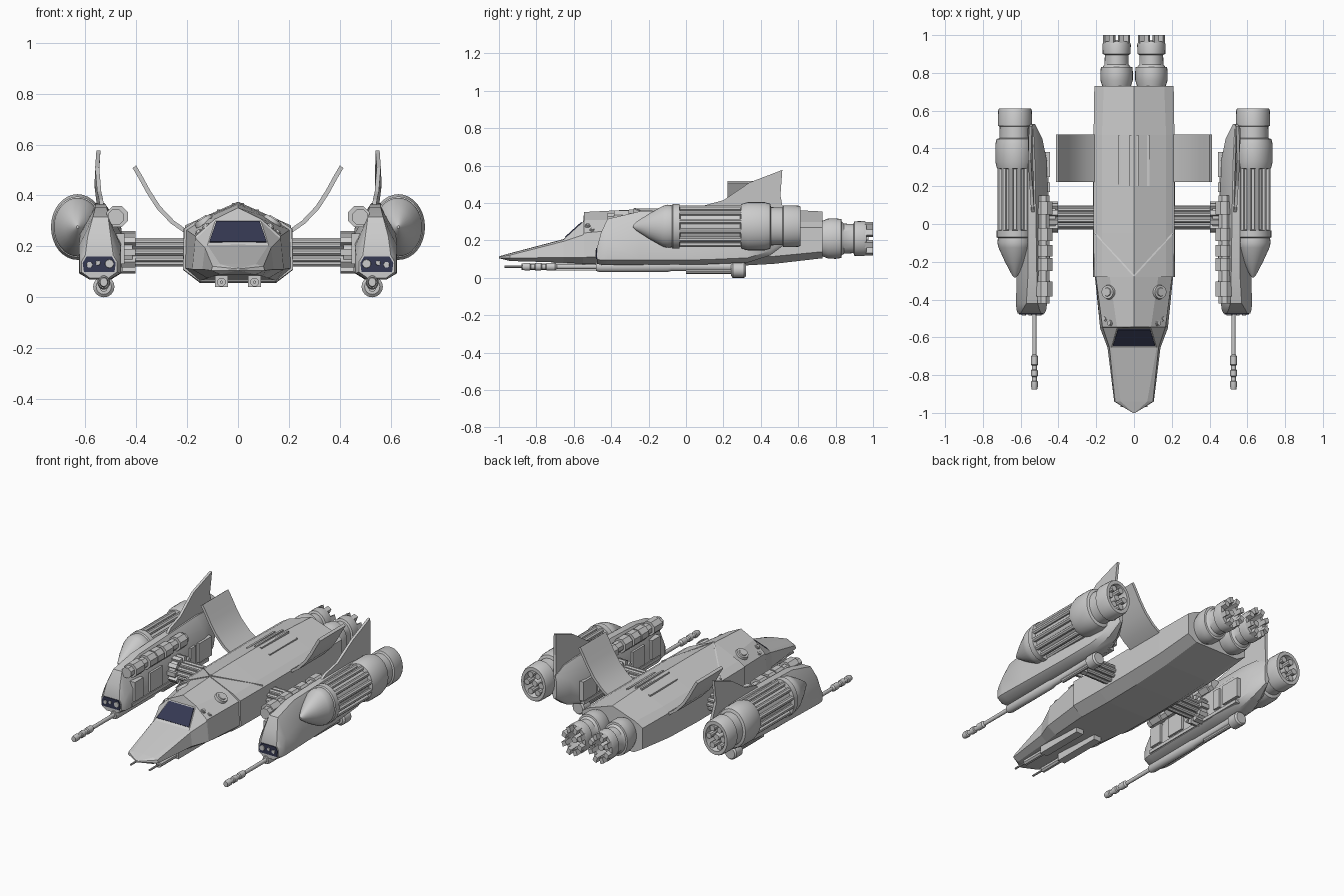
import bpy, bmesh, math
from mathutils import Vector

glass = bpy.data.materials.new("dark_glass")
glass.diffuse_color = (0.035, 0.04, 0.085, 1)

def loft(bm, rings):
    rows = [[bm.verts.new(p) for p in r] for r in rings]
    n = len(rows[0])
    for a, b in zip(rows, rows[1:]):
        for i in range(n):
            bm.faces.new((a[i], a[(i + 1) % n], b[(i + 1) % n], b[i]))
    bm.faces.new(rows[0][::-1])
    bm.faces.new(rows[-1])

def lathe(bm, prof, cx, cz, sx=1, n=24):
    # revolve (y, radius) around a y-parallel axis; sx flattens the width
    loft(bm, [[(cx + sx * r * math.cos(2 * math.pi * i / n), y, cz + r * math.sin(2 * math.pi * i / n))
               for i in range(n)] for y, r in prof])

def rod(bm, a, b, r, n=10, r2=None):
    a, b = Vector(a), Vector(b)
    q = (b - a).to_track_quat('Z', 'Y')
    ring = lambda c, rad: [c + q @ Vector((rad * math.cos((i + .5) * 2 * math.pi / n),
                                           rad * math.sin((i + .5) * 2 * math.pi / n), 0)) for i in range(n)]
    loft(bm, [ring(a, r), ring(b, r2 or r)])

def box(bm, x0, x1, y0, y1, z0, z1):
    loft(bm, [[(x0, y, z0), (x1, y, z0), (x1, y, z1), (x0, y, z1)] for y in (y0, y1)])

def part(name, bm, mirror=True, smooth=False, mat=None):
    bmesh.ops.recalc_face_normals(bm, faces=bm.faces)
    me = bpy.data.meshes.new(name)
    bm.to_mesh(me)
    bm.free()
    ob = bpy.data.objects.new(name, me)
    bpy.context.collection.objects.link(ob)
    if mat:
        me.materials.append(mat)
    if smooth:
        bpy.ops.object.select_all(action='DESELECT')
        ob.select_set(True)
        bpy.context.view_layer.objects.active = ob
        bpy.ops.object.shade_smooth_by_angle(angle=math.radians(35))
    if mirror:
        ob.modifiers.new("mirror", 'MIRROR').use_mirror_merge = False
    return ob

# fuselage: half sections running from the ridge to the belly
def hull(name, secs):
    bm = bmesh.new()
    rings = []
    for y, top, *half in secs:
        rings.append([(0, y, top)] + [(x, y, z) for x, z in half] + [(-x, y, z) for x, z in half[::-1]])
    loft(bm, rings)
    part(name, bm, mirror=False)

hull("nose_and_cabin", [
    (-1.0, .115, (.004, .114), (.006, .112), (.006, .107), (.004, .105)),
    (-.94, .132, (.07, .13), (.10, .122), (.105, .105), (.07, .09)),
    (-.655, .207, (.12, .205), (.13, .195), (.14, .11), (.10, .082)),
    (-.55, .30, (.09, .30), (.165, .23), (.18, .11), (.12, .075)),
    (-.545, .352, (.09, .308), (.167, .24), (.18, .11), (.12, .075)),
    (-.27, .366, (.13, .31), (.203, .265), (.208, .115), (.15, .065))])
hull("main_hull", [
    (-.28, .37, (.17, .297), (.212, .27), (.216, .11), (.15, .062)),
    (-.05, .373, (.17, .298), (.214, .27), (.216, .108), (.15, .057)),
    (.2, .373, (.17, .298), (.214, .27), (.216, .108), (.15, .06)),
    (.47, .368, (.17, .298), (.214, .27), (.214, .115), (.15, .075)),
    (.73, .355, (.16, .30), (.21, .27), (.21, .14), (.15, .105))])

# windscreen
bm = bmesh.new()
loft(bm, [[(-x, y - d, z + d), (x, y - d, z + d), (x, y + .02, z - .02), (-x, y + .02, z - .02)]
          for x, y, z, d in ((.112, -.643, .216, .004), (.085, -.556, .295, .004))])
part("windscreen", bm, False, mat=glass)

# roof strips: forward chevron and long ribs
bm = bmesh.new()
rod(bm, (0, -.275, .37), (.205, -.05, .278), .006, 4)
for x, z in ((.07, .338), (.012, .365)):
    box(bm, x, x + .012, .2, .47, z - .02, z + .006)
part("roof_ribs", bm)

# roof hatches and small domes beside the cockpit
bm = bmesh.new()
nrm = Vector((.5, 0, .8)).normalized()
for x, y, z, r in ((.137, -.36, .302, .042), (.125, -.525, .277, .018), (.152, -.50, .253, .018)):
    p = Vector((x, y, z))
    rod(bm, p - nrm * .02, p + nrm * .008, r, 20, r * .85)
    rod(bm, p, p + nrm * .013, r * .65, 20, r * .5)
part("cabin_hatches", bm, smooth=True)

# chin guns
bm = bmesh.new()
rod(bm, (.065, -.97, .06), (.065, -.7, .06), .006)
rod(bm, (.065, -.88, .06), (.065, -.45, .06), .018, 8)
box(bm, .04, .09, -.72, -.4, .04, .09)
part("chin_guns", bm)

# twin rear engines with toothed nozzles
bm = bmesh.new()
lathe(bm, [(.70, .09), (.73, .095), (.76, .107), (.80, .108), (.83, .104), (.832, .092), (.845, .08), (.895, .078),
           (.90, .092), (.95, .094), (.965, .088), (.965, .065), (.90, .055)], .092, .21, .8, 28)
part("rear_engines", bm, smooth=True)
bm = bmesh.new()
for i in range(8):
    a = 2 * math.pi * (i + .5) / 8
    c, s = math.cos(a), math.sin(a)
    pt = lambda r, t, y: (.092 + .8 * (r * c - t * s), y, .21 + r * s + t * c)
    loft(bm, [[pt(.055, -.014, y), pt(.09, -.016, y), pt(.09, .016, y), pt(.055, .014, y)] for y in (.92, 1.0)])
part("rear_engine_teeth", bm)
bm = bmesh.new()
rod(bm, (.092, .88, .21), (.092, .975, .21), .028, 14, .018)
part("rear_engine_cores", bm, smooth=True)

# curved tail wings
bm = bmesh.new()
path = [(.195, .262), (.25, .30), (.305, .358), (.345, .42), (.375, .475), (.40, .518)]
loft(bm, [[(x, .222, z), (x + .014, .222, z - .010), (x + .014, .475, z - .010), (x, .475, z)] for x, z in path])
part("tail_wings", bm, smooth=True)

# cross struts: bundles of rods with blocky collars
bm = bmesh.new()
for i in range(10):
    a = 2 * math.pi * i / 10
    y, z = .035 + .052 * math.cos(a), .177 + .046 * math.sin(a)
    rod(bm, (.19, y, z), (.48, y, z), .013, 8)
rod(bm, (.19, .035, .177), (.48, .035, .177), .045, 16)
part("strut_rods", bm, smooth=True)
bm = bmesh.new()
rod(bm, (.415, .035, .177), (.48, .035, .177), .068, 20)
for i in range(10):
    a = 2 * math.pi * i / 10
    u, v = Vector((0, math.cos(a), math.sin(a))), Vector((0, -math.sin(a), math.cos(a)))
    o = Vector((0, .035, .177))
    loft(bm, [[Vector((x, 0, 0)) + o + u * r + v * t for r, t in ((.05, -.013), (.083, -.013), (.083, .013), (.05, .013))]
              for x in (.402, .478)])
part("strut_collars", bm)

# side pods
bm = bmesh.new()
rings = []
for y, zt, zm, zb, xi, xo, ti, to in (
        (-.475, .165, .14, .075, .475, .615, .49, .60), (-.455, .24, .16, .07, .465, .622, .50, .59),
        (-.42, .315, .20, .07, .46, .625, .51, .57), (-.25, .355, .25, .07, .458, .62, .515, .56),
        (.1, .365, .27, .072, .458, .61, .52, .56), (.33, .37, .28, .082, .46, .60, .525, .56),
        (.45, .36, .28, .12, .485, .58, .53, .555), (.53, .32, .28, .18, .525, .555, .535, .55)):
    w = (xo - xi) * .25
    rings.append([(xi + w, y, zb), (xi, y, zb + .025), (xi, y, zm), (ti, y, zt),
                  (to, y, zt), (xo, y, zm), (xo, y, zb + .025), (xo - w, y, zb)])
loft(bm, rings)
part("side_pods", bm, smooth=True)

# pod lamp panels and lamps
bm = bmesh.new()
loft(bm, [[(.485, y, .1), (.605, y, .1), (.61, y, .135), (.595, y, .16), (.495, y, .16), (.48, y, .135)]
          for y in (-.48, -.46)])
part("lamp_panels", bm, mat=glass)
bm = bmesh.new()
for x, z, r in ((.505, .132, .02), (.55, .135, .011), (.583, .128, .014)):
    rod(bm, (x, -.465, z), (x, -.485, z), r, 14, r * .8)
part("pod_lamps", bm, smooth=True)

# segmented octagonal rail on the inner shoulder of each pod
bm = bmesh.new()
rod(bm, (.48, -.42, .315), (.48, .15, .315), .034, 8)
for y0, y1 in ((-.385, -.305), (-.25, -.18), (-.172, -.11), (-.09, -.02), (.05, .12)):
    rod(bm, (.474, y0, .318), (.474, y1, .318), .045, 8)
part("pod_rails", bm)

# inner side panels of the pods
bm = bmesh.new()
for y0, y1 in ((-.385, -.30), (-.23, -.11), (.17, .22), (.25, .38)):
    box(bm, .445, .48, y0, y1, .13, .25)
box(bm, .452, .48, -.4, .36, .1, .12)
part("pod_inner_panels", bm)

# pod fins
bm = bmesh.new()
fin = [(.53, .02, .33), (.538, .09, .385), (.545, .20, .415), (.553, .34, .51), (.548, .515, .577),
       (.556, .505, .44), (.54, .53, .31)]
loft(bm, [[(x + d, y, z) for x, y, z in fin] for d in (-.008, .008)])
part("pod_fins", bm)

# outboard engines
CX, CZ, SX = .63, .276, .81
bm = bmesh.new()
lathe(bm, [(-.284, .006), (-.27, .02), (-.2, .066), (-.125, .108), (-.10, .115), (-.075, .112), (-.07, .12), (-.035, .12),
           (-.03, .094), (.29, .094), (.295, .118), (.33, .129), (.42, .129), (.45, .12), (.455, .102), (.515, .1),
           (.52, .112), (.6, .11), (.612, .104), (.612, .082), (.55, .07)], CX, CZ, SX, 32)
part("outboard_engines", bm, smooth=True)
bm = bmesh.new()
for i in range(12):
    a = 2 * math.pi * (i + .5) / 12
    x, z = CX + SX * .1 * math.cos(a), CZ + .1 * math.sin(a)
    rod(bm, (x, -.04, z), (x, .3, z), .015, 8)
part("outboard_engine_ribs", bm, smooth=True)
bm = bmesh.new()
rod(bm, (CX, .54, CZ), (CX, .6, CZ), .028, 14, .018)
for i in range(6):
    a = 2 * math.pi * i / 6
    x, z = CX + SX * .06 * math.cos(a), CZ + .06 * math.sin(a)
    rod(bm, (x, .54, z), (x, .605, z), .018, 10)
part("outboard_nozzle_cores", bm, smooth=True)

# long guns slung under the pods
bm = bmesh.new()
GX = .527
for prof in ([(-.875, .017), (-.86, .021), (-.835, .021), (-.83, .015), (-.81, .015), (-.805, .021), (-.775, .021),
              (-.77, .015), (-.75, .015), (-.745, .021), (-.70, .021), (-.69, .012), (-.45, .013)],
             [(-.48, .024), (-.46, .03), (-.1, .03), (-.08, .024), (.26, .024)]):
    lathe(bm, prof, GX, .06, .85, 14)
lathe(bm, [(.0, .014), (.26, .014)], GX, .035, 1, 10)
lathe(bm, [(.24, .03), (.25, .042), (.31, .042), (.32, .034)], GX, .042, 1, 16)
part("pod_guns", bm, smooth=True)
